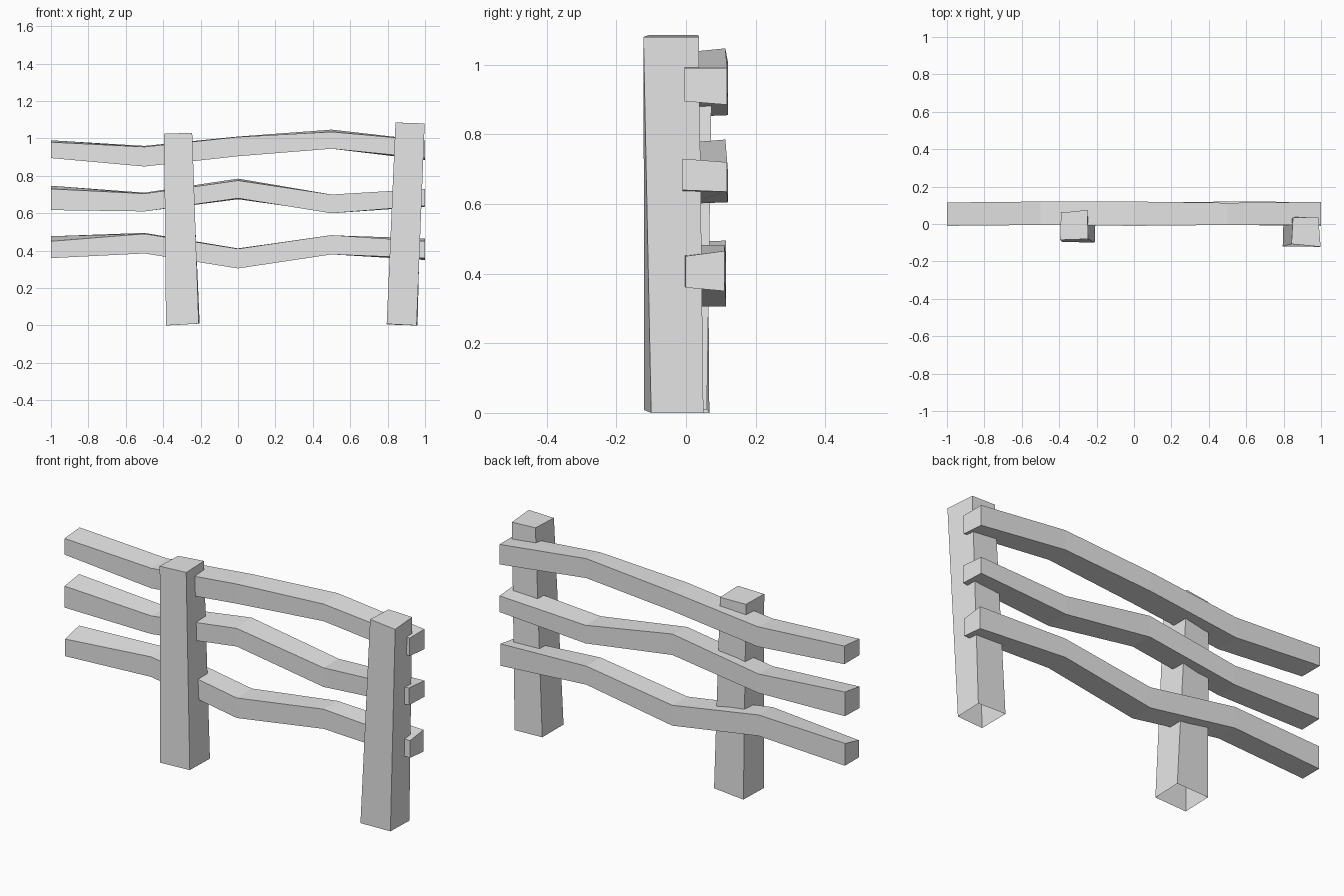
import bpy, bmesh

wood = bpy.data.materials.new("light_grey")
wood.diffuse_color = (0.8, 0.8, 0.8, 1)


def loft(name, rings, cap_start=True):
    """Skin a series of four-cornered rings and close the ends."""
    bm = bmesh.new()
    loops = [[bm.verts.new(p) for p in ring] for ring in rings]
    for a, b in zip(loops, loops[1:]):
        for i in range(4):
            j = (i + 1) % 4
            bm.faces.new((a[i], a[j], b[j], b[i]))
    if cap_start:
        bm.faces.new(loops[0][::-1])
    bm.faces.new(loops[-1])
    bmesh.ops.recalc_face_normals(bm, faces=bm.faces)
    mesh = bpy.data.meshes.new(name)
    bm.to_mesh(mesh)
    bm.free()
    mesh.materials.append(wood)
    obj = bpy.data.objects.new(name, mesh)
    bpy.context.collection.objects.link(obj)
    return obj


# Leaning posts, open underneath: front-left, front-right, back-right, back-left
loft("left_post", [
    [(-.385, -.095, 0), (-.21, -.10, .01), (-.205, .06, .01), (-.38, .067, 0)],
    [(-.395, -.085, 1.025), (-.245, -.08, 1.03), (-.25, .075, 1.03), (-.39, .06, 1.025)],
], cap_start=False)
loft("right_post", [
    [(.795, -.12, .008), (.955, -.10, 0), (.96, .05, 0), (.80, .05, .005)],
    [(.842, -.107, 1.085), (.998, -.122, 1.08), (.985, .037, 1.08), (.85, .035, 1.085)],
], cap_start=False)

# Wavy rails. Each station: front y, back y, then heights of
# bottom-front, bottom-back, top-back, top-front
rails = {
    "top_rail": [
        (-.01, .115, .895, .895, .99, .98), (-.005, .12, .85, .855, .96, .955),
        (-.01, .12, .905, .91, 1.01, 1.008), (-.005, .113, .945, .945, 1.047, 1.035),
        (-.005, .118, .895, .885, .99, .99)],
    "middle_rail": [
        (-.01, .11, .617, .62, .747, .73), (-.005, .115, .61, .61, .71, .705),
        (-.01, .113, .68, .675, .785, .775), (-.005, .12, .60, .605, .70, .70),
        (-.01, .118, .64, .635, .72, .73)],
    "bottom_rail": [
        (-.005, .11, .36, .36, .477, .45), (-.005, .115, .385, .385, .495, .49),
        (-.01, .115, .305, .305, .412, .41), (-.005, .112, .38, .385, .482, .483),
        (-.002, .11, .36, .35, .465, .45)],
}
for name, stations in rails.items():
    rings = []
    for i, (f, b, bf, bb, tb, tf) in enumerate(stations):
        x = -1 + 0.5 * i
        rings.append([(x, f, bf), (x, b, bb), (x, b, tb), (x, f, tf)])
    loft(name, rings)
